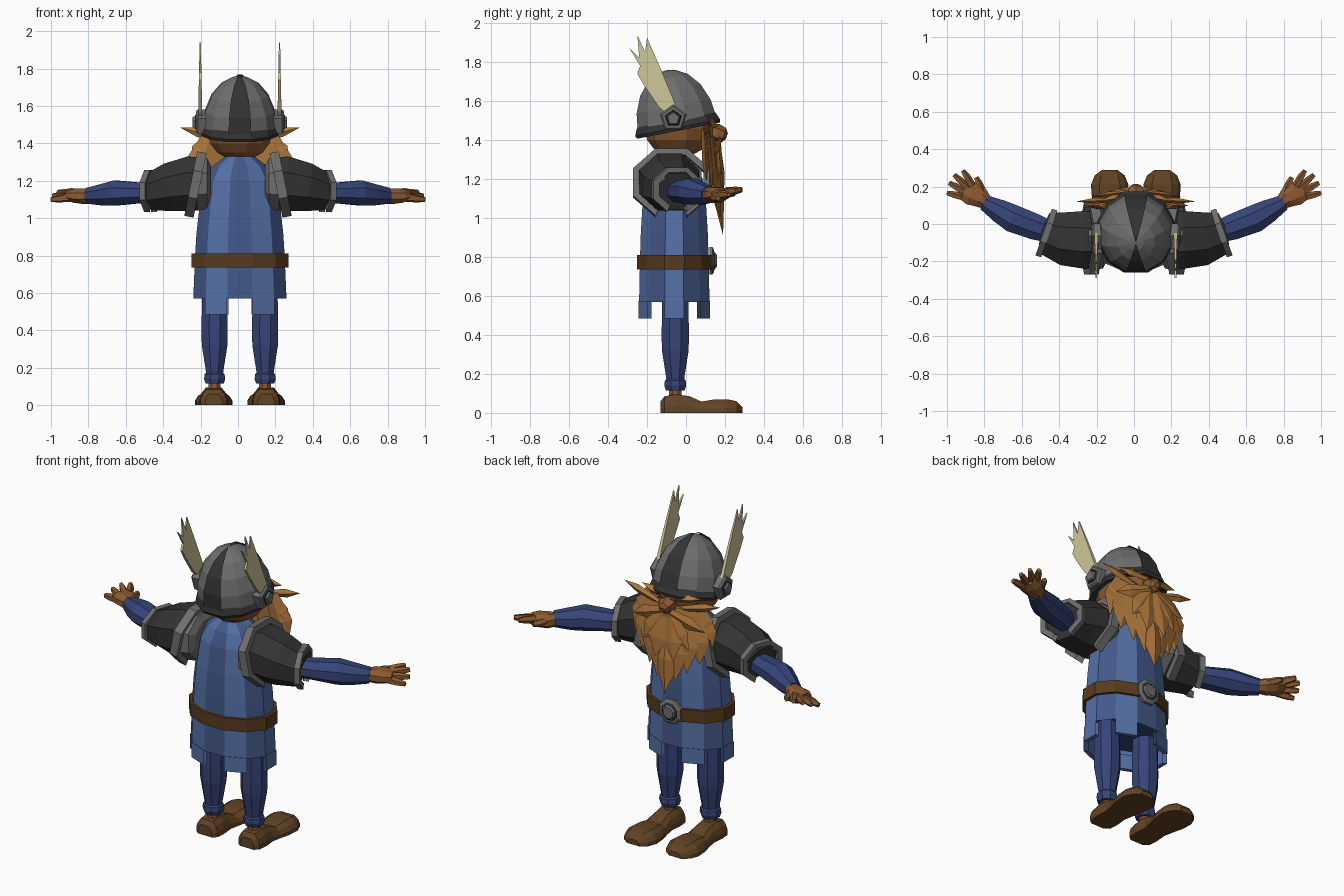
import bpy, bmesh, math
from mathutils import Vector, Matrix

if "Cube" in bpy.data.objects:
    bpy.data.objects.remove(bpy.data.objects["Cube"])

def srgb(r, g, b):
    f = lambda c: ((c / 255 + .055) / 1.055) ** 2.4
    return (f(r), f(g), f(b), 1)

def material(name, *rgb):
    m = bpy.data.materials.new(name)
    m.diffuse_color = srgb(*rgb)
    m.use_nodes = True
    m.node_tree.nodes["Principled BSDF"].inputs["Base Color"].default_value = m.diffuse_color
    return m

TUNIC = material("tunic blue", 85, 112, 166)
PANEL = material("tunic dark panel", 67, 88, 138)
NAVY = material("navy cloth", 54, 69, 121)
STEEL = material("steel grey", 110, 110, 110)
DARK = material("dark iron", 51, 51, 51)
SKIN = material("tan skin", 140, 90, 50)
HAIR = material("ginger hair", 178, 121, 61)
LEATHER = material("belt leather", 88, 59, 29)
SHOE = material("shoe brown", 98, 67, 36)
WING = material("wing cream", 205, 198, 152)
CX = .01   # centre line of the body

def build(name, verts, faces, mat):
    bm = bmesh.new()
    vs = [bm.verts.new(v) for v in verts]
    for f in faces:
        bm.faces.new([vs[i] for i in f])
    bmesh.ops.recalc_face_normals(bm, faces=bm.faces)
    me = bpy.data.meshes.new(name)
    bm.to_mesh(me)
    bm.free()
    me.materials.append(mat)
    ob = bpy.data.objects.new(name, me)
    bpy.context.collection.objects.link(ob)
    return ob

def ring(c, axis, rx, ry, n, turn=.5):
    """Polygon around an axis; rx is sideways, ry is upward."""
    a, c = Vector(axis).normalized(), Vector(c)
    if abs(a.z) > .95:
        u, v = Vector((1, 0, 0)), Vector((0, 1, 0))
    else:
        u = a.cross(Vector((0, 0, 1))).normalized()
        v = u.cross(a)
    ang = [2 * math.pi * (i + turn) / n for i in range(n)]
    return [c + u * rx * math.cos(t) + v * ry * math.sin(t) for t in ang]

def loft(name, rings, mat, caps=True, loop=False, skip=(), side=1):
    n, m = len(rings[0]), len(rings)
    verts = [(p[0] * side, p[1], p[2]) for r in rings for p in r]
    faces = []
    for k in range(m if loop else m - 1):
        a, b = k * n, (k + 1) % m * n
        for i in range(n):
            j = (i + 1) % n
            if i not in skip:
                faces.append((a + i, a + j, b + j, b + i))
    if caps and not loop:
        faces += [tuple(range(n)), tuple(range((m - 1) * n, m * n))]
    return build(name, verts, faces, mat)

def tube(name, stations, mat, n=8, side=1, caps=True):
    """stations: x, y, z, sideways radius, upward radius"""
    pts = [Vector(s[:3]) for s in stations]
    rings = []
    for i, s in enumerate(stations):
        axis = pts[min(i + 1, len(pts) - 1)] - pts[max(i - 1, 0)]
        rings.append(ring(pts[i], axis, s[3], s[4], n))
    return loft(name, rings, mat, caps, side=side)

def hoop(name, c, axis, rx, ry, thick, width, mat, n=8, side=1, skip=()):
    a = Vector(axis).normalized() * width / 2
    c = Vector(c)
    prof = [(-1, 0), (1, 0), (1, thick), (-1, thick)]
    return loft(name, [ring(c + a * k, axis, rx - t, ry - t, n) for k, t in prof],
                mat, loop=True, side=side, skip=skip)

def lock(name, p, q, w, d, mat, side=1):
    """Pointed blade of hair with a diamond section."""
    p, q = Vector(p), Vector(q)
    a = (q - p).normalized()
    u = a.cross(Vector((0, 1, 0))).normalized()
    v = Vector((0, d / 2, 0))
    verts = []
    for t, k in ((0, .6), (.6, 1)):
        c = p.lerp(q, t)
        verts += [c + u * w / 2 * k, c + v * k, c - u * w / 2 * k, c - v * k]
    verts.append(q)
    faces = [(0, 1, 2, 3)]
    for i in range(4):
        j = (i + 1) % 4
        faces += [(i, j, 4 + j, 4 + i), (4 + i, 4 + j, 8)]
    return build(name, [(CX + x * side, y, z) for x, y, z in verts], faces, mat)

# Tunic with alternating panels; the light panels end in long tabs
UP = (0, 0, 1)
BY = -.06
body = [(.57, .258, .187), (.8, .248, .182), (.92, .24, .178), (1.05, .225, .17),
        (1.2, .2, .15), (1.28, .15, .12), (1.33, .08, .08)]
tunic = loft("tunic", [ring((CX, BY, z), UP, rx, ry, 12) for z, rx, ry in body], TUNIC, caps=False)
tunic.data.materials.append(PANEL)
for f in tunic.data.polygons:
    f.material_index = 1 - f.index % 2
hoop("hem_tabs", (CX, BY, .53), UP, .262, .19, .025, .09, TUNIC, 12, skip=range(0, 12, 2))
loft("tunic_lining", [ring((CX, BY, z), UP, .235, .168, 12) for z in (.6, .61)], NAVY)

# Belt and round buckle
hoop("belt", (CX, BY, .773), UP, .268, .198, .03, .075, LEATHER, 12)
for nm, r, y, mat in (("buckle_plate", .076, .144, STEEL), ("buckle_inset", .055, .15, DARK),
                      ("buckle_boss", .043, .158, STEEL)):
    loft(nm, [ring((CX, .12, .78), (0, 1, 0), r, r, 8),
              ring((CX, y - .008, .78), (0, 1, 0), r, r, 8),
              ring((CX, y, .78), (0, 1, 0), r * .8, r * .8, 8)], mat)

# Head, nose
head = [(1.32, .07), (1.35, .125), (1.4, .165), (1.46, .18), (1.53, .17)]
loft("head", [ring((CX, -.04, z), UP, r, r, 12) for z, r in head], SKIN)
tube("nose", [(CX, .1, 1.45, .03, .04), (CX, .16, 1.435, .05, .048),
              (CX, .195, 1.425, .04, .038), (CX, .21, 1.42, .018, .015)], SKIN, 6)

# Helmet: tilted dome with a raised dark crest and a dark rim
tilt = Matrix.Translation((CX, -.045, 1.475)) @ Matrix.Rotation(math.radians(11), 4, 'X')
crest_half = math.radians(17)
step = (math.pi - 2 * crest_half) / 5
angles = []
for base in (math.pi / 2, -math.pi / 2):
    angles += [base + crest_half + step * k for k in range(6)]

def dome_ring(el, grow=1):
    r, h = .215 * math.cos(el) * grow, .288 * math.sin(el) * grow
    return [tilt @ Vector((r * math.cos(a) * .95, r * math.sin(a), h)) for a in angles]

els = [math.radians(e) for e in (0, 20, 40, 60, 78, 88)]
loft("helmet_dome", [dome_ring(e) for e in els], STEEL)
loft("helmet_crest", [dome_ring(e, 1.03) for e in els], DARK,
     caps=False, skip=[i for i in range(12) if i not in (5, 11)])
rim = [(.214, .028), (.232, -.012), (.226, -.028), (.19, -.02)]
loft("helmet_rim", [[tilt @ Vector((r * .92 * math.cos(a), r * math.sin(a), h)) for a in angles]
                    for r, h in rim], DARK, caps=False)

# Helmet wings and their pentagon bosses
wing = [(-.06, 1.5), (-.14, 1.57), (-.215, 1.68), (-.25, 1.74), (-.235, 1.78), (-.29, 1.87),
        (-.24, 1.82), (-.25, 1.94), (-.21, 1.85), (-.2, 1.925), (-.145, 1.8),
        (-.115, 1.73), (-.045, 1.56)]
for s, tag in ((1, "right"), (-1, "left")):
    rings = [[(CX + s * (.212 + e * (.012 - .02 * (z - 1.5))), y, z) for y, z in wing]
             for e in (-1, 1)]
    loft("helmet_wing_" + tag, rings, WING)
    for nm, x, r, mat in (("boss_plate_", .235, .072, STEEL), ("boss_inset_", .241, .048, DARK),
                          ("boss_stud_", .252, .036, STEEL)):
        loft(nm + tag, [ring((CX + s * q, -.065, 1.51), (1, 0, 0), k, k, 5, .25)
                        for q, k in ((.18, r), (x - .01, r), (x, r * .85))], mat)

# Beard, moustache and brows
lock("beard_centre", (0, .13, 1.42), (0, .19, .91), .18, .06, HAIR)
locks = [("beard_inner", (.05, .13, 1.42), (.06, .175, .99), .16, .05),
         ("beard_second", (.09, .12, 1.43), (.125, .155, 1.05), .16, .045),
         ("beard_third", (.13, .105, 1.43), (.195, .13, 1.11), .16, .04),
         ("beard_outer", (.15, .09, 1.45), (.255, .105, 1.19), .15, .035),
         ("beard_cheek", (.13, .1, 1.43), (.265, .095, 1.29), .12, .03),
         ("beard_over", (.03, .165, 1.4), (.06, .195, 1.12), .13, .03),
         ("moustache_low", (.02, .17, 1.39), (.15, .175, 1.2), .11, .03),
         ("moustache_high", (.02, .175, 1.4), (.24, .145, 1.32), .08, .03),
         ("whisker", (.08, .13, 1.42), (.32, .12, 1.485), .05, .03),
         ("brow", (.02, .155, 1.475), (.2, .12, 1.5), .045, .04)]

# Foot outline: y, half width, height
foot = [(-.13, .045, .06), (-.11, .07, .085), (-.05, .075, .095), (.02, .068, .085),
        (.08, .08, .058), (.14, .095, .068), (.21, .1, .07), (.26, .08, .06), (.29, .04, .03)]
section = [(-1, 0), (-1, .35), (-.85, .7), (-.55, 1), (.55, 1), (.85, .7), (1, .35), (1, 0)]
tips = [(.845, .25, 1.125), (.915, .285, 1.145), (.962, .262, 1.14), (.99, .22, 1.12), (1, .165, 1.1)]
roots = [(.805, .165, 1.125), (.865, .205, 1.135), (.885, .19, 1.13), (.9, .168, 1.12), (.9, .14, 1.11)]

for s, tag in ((1, "_right"), (-1, "_left")):
    for nm, p, q, w, d in locks:
        lock(nm + tag, p, q, w, d, HAIR, s)

    # Shoulder armour: inner plate, sleeve, leaning collar and cuff
    tube("shoulder_sleeve" + tag, [(.2, -.085, 1.185, .155, .15), (.25, -.085, 1.185, .168, .158),
         (.36, -.08, 1.165, .155, .14), (.47, -.05, 1.135, .12, .105)], DARK, 8, s)
    loft("shoulder_plate" + tag, [ring((x, -.085, 1.185), (1, 0, 0), r, r * .88, 8)
         for x, r in ((.145, .12), (.165, .165), (.22, .178))], STEEL, side=s)
    for nm, c, ax, rx, ry, w in (
            ("shoulder_collar", (.228, -.075, 1.18), (1, 0, .2), .212, .19, .05),
            ("elbow_cuff", (.468, -.048, 1.145), (1, .35, 0), .143, .122, .032)):
        hoop(nm + tag, c, ax, rx, ry, .035, w, STEEL, 8, s, skip=(5,))

    # Arm, palm, fingers
    tube("arm" + tag, [(.43, -.05, 1.135, .06, .055), (.53, -.015, 1.135, .075, .06),
         (.65, .03, 1.135, .08, .072), (.72, .07, 1.125, .067, .062),
         (.8, .115, 1.12, .045, .046)], NAVY, 8, s)
    tube("palm" + tag, [(.775, .105, 1.12, .035, .035), (.82, .14, 1.118, .058, .045),
         (.87, .165, 1.12, .07, .04), (.91, .18, 1.122, .055, .026)], SKIN, 8, s)
    for i, (p, q) in enumerate(zip(roots, tips)):
        m = Vector(p).lerp(Vector(q), .6)
        tube("finger_%d" % i + tag, [(*p, .021, .024), (*m, .02, .021), (*q, .013, .014)], SKIN, 5, s)

    # Leg, trouser cuff, ankle, shoe
    lx = CX + .135 * s
    leg = [(.14, .045), (.19, .052), (.32, .074), (.4, .076), (.5, .074), (.62, .072)]
    loft("leg" + tag, [ring((lx, -.055, z), UP, r, r, 8) for z, r in leg], NAVY)
    loft("trouser_cuff" + tag, [ring((lx, -.055, z), UP, r, r, 8)
         for z, r in ((.115, .052), (.14, .061), (.165, .058), (.175, .048))], NAVY)
    loft("ankle" + tag, [ring((lx, -.055, z), UP, .034, .034, 8) for z in (.07, .13)], SKIN)
    loft("shoe" + tag, [[(CX + s * .14 + a * w, y, b * h) for a, b in section]
                        for y, w, h in foot], SHOE)
